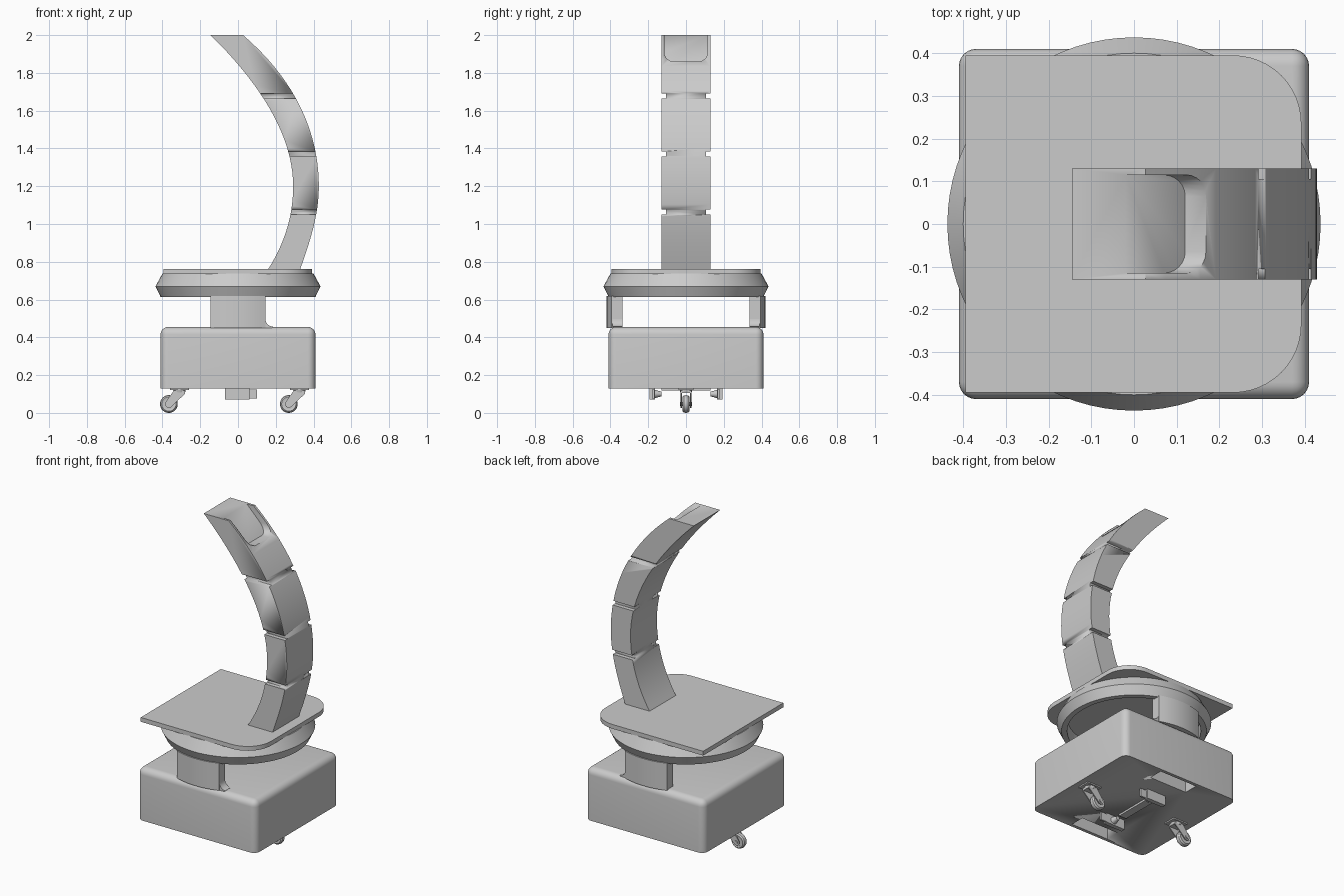
import bpy, bmesh, math
from mathutils import Vector, Matrix
from mathutils.geometry import interpolate_bezier

cube = bpy.data.objects.get("Cube")
if cube:
    bpy.data.objects.remove(cube, do_unlink=True)

grey = bpy.data.materials.new("light_grey")
grey.use_nodes = True
colour = (0.6, 0.6, 0.6, 1)
grey.diffuse_color = colour
for node in grey.node_tree.nodes:
    if node.type == 'BSDF_PRINCIPLED':
        node.inputs["Base Color"].default_value = colour


def activate(obj):
    bpy.ops.object.select_all(action='DESELECT')
    obj.select_set(True)
    bpy.context.view_layer.objects.active = obj


def finish(name, bm):
    bmesh.ops.recalc_face_normals(bm, faces=bm.faces[:])
    mesh = bpy.data.meshes.new(name)
    bm.to_mesh(mesh)
    bm.free()
    mesh.materials.append(grey)
    obj = bpy.data.objects.new(name, mesh)
    bpy.context.collection.objects.link(obj)
    activate(obj)
    bpy.ops.object.shade_smooth_by_angle(angle=math.radians(30))
    return obj


def loft(name, loop_a, loop_b):
    """Solid between two matching closed loops of 3D points."""
    bm = bmesh.new()
    a = [bm.verts.new(p) for p in loop_a]
    b = [bm.verts.new(p) for p in loop_b]
    bm.faces.new(a)
    bm.faces.new(b[::-1])
    for i in range(len(a)):
        j = (i + 1) % len(a)
        bm.faces.new((a[i], b[i], b[j], a[j]))
    return finish(name, bm)


def slab_xz(name, pts, y0, y1):
    return loft(name, [(x, y0, z) for x, z in pts], [(x, y1, z) for x, z in pts])


def slab_xy(name, pts, z0, z1):
    return loft(name, [(x, y, z0) for x, y in pts], [(x, y, z1) for x, y in pts])


def box(name, x0, x1, y0, y1, z0, z1):
    return slab_xy(name, [(x0, y0), (x1, y0), (x1, y1), (x0, y1)], z0, z1)


def lathe(name, profile, steps=64, matrix=None):
    """Spin a closed (radius, height) profile around z, then place it."""
    bm = bmesh.new()
    verts = [bm.verts.new((r, 0, z)) for r, z in profile]
    edges = [bm.edges.new((verts[i - 1], verts[i])) for i in range(len(verts))]
    bmesh.ops.spin(bm, geom=verts + edges, cent=(0, 0, 0), axis=(0, 0, 1),
                   angle=math.tau, steps=steps)
    bmesh.ops.remove_doubles(bm, verts=bm.verts[:], dist=1e-5)
    if matrix:
        bm.transform(matrix)
    return finish(name, bm)


def cut(obj, cutter):
    cutter.hide_render = True
    mod = obj.modifiers.new("cut", 'BOOLEAN')
    mod.operation = 'DIFFERENCE'
    mod.solver = 'EXACT'
    mod.object = cutter
    activate(obj)
    bpy.ops.object.modifier_apply(modifier=mod.name)
    bpy.data.objects.remove(cutter, do_unlink=True)


def arc(cx, cy, r, start, end, n=10):
    angles = [math.radians(start + (end - start) * i / n) for i in range(n + 1)]
    return [(cx + r * math.cos(t), cy + r * math.sin(t)) for t in angles]


# Base block: rounded everywhere but along the bottom
bm = bmesh.new()
bmesh.ops.create_cube(bm, size=1)
bm.transform(Matrix.Translation((0, 0, 0.2925)) @ Matrix.Diagonal((0.82, 0.82, 0.325, 1)))
rounded = [e for e in bm.edges if max(v.co.z for v in e.verts) > 0.3]
bmesh.ops.bevel(bm, geom=rounded, offset=0.04, segments=6, profile=0.5, affect='EDGES')
base = finish("base_block", bm)
for s in (-1, 1):
    y0, y1 = sorted((s * 0.3, s * 0.39))
    cut(base, box("wheel_slot_cutter", -0.13, 0.13, y0, y1, 0.1, 0.22))

# Front and back posts with curved outer faces and a flared foot
for s, side in ((-1, "front"), (1, "back")):
    half = math.degrees(math.asin(0.145 / 0.42))
    pts = arc(0, 0, 0.42, s * 90 - half, s * 90 + half)
    xs = (pts[-1][0], pts[0][0])
    pts += [(x, s * 0.335) for x in xs]
    slab_xy(side + "_post", pts, 0.45, 0.62)
    foot = [(0.14, 0.45), (0.18, 0.45)] + arc(0.185, 0.497, 0.04, 270, 180, 6)
    slab_xz(side + "_post_foot", foot + [(0.14, 0.497)], s * 0.335, s * 0.39)

# Hollow dish under the platform
lathe("turntable_dish", [(0, 0.737), (0.4, 0.737), (0.437, 0.67), (0.41, 0.614),
                         (0.378, 0.614), (0.378, 0.7), (0, 0.7)], 80)

# Platform with two rounded corners
plate = [(-0.395, 0.395), (-0.395, -0.395)]
plate += arc(0.232, -0.235, 0.16, -90, 0, 12) + arc(0.232, 0.235, 0.16, 0, 90, 12)
slab_xy("platform", plate, 0.735, 0.762)


# Curved arm
def curve(*p, n=14):
    return [(v.x, v.y) for v in interpolate_bezier(*[Vector(q) for q in p], n)]


inner = curve((0.156, 0.755), (0.25, 0.9), (0.292, 1.05), (0.292, 1.2))
inner += curve((0.292, 1.2), (0.292, 1.45), (0.14, 1.72), (-0.145, 2), n=20)[1:]
outer = curve((0.327, 0.755), (0.39, 0.93), (0.428, 1.06), (0.428, 1.2))
outer += curve((0.428, 1.2), (0.428, 1.45), (0.33, 1.74), (0.027, 2), n=20)[1:]
arm = slab_xz("curved_arm", inner + outer[::-1], -0.13, 0.13)

# Side notches along the arm
for z in (1.05, 1.357, 1.664):
    for s in (-1, 1):
        y0, y1 = sorted((s * 0.105, s * 0.2))
        cut(arm, box("notch_cutter", -0.3, 0.6, y0, y1, z, z + 0.027))

# Recess at the top of the outer face, round at its lower corners
rim = [(-0.115, 2.05)] + arc(-0.065, 1.91, 0.05, 180, 270, 6)
rim += arc(0.065, 1.91, 0.05, 270, 360, 6) + [(0.115, 2.05)]
cut(arm, loft("recess_cutter", [(1.98 - z, y, z) for y, z in rim],
              [(0.5, y, z) for y, z in rim]))

# Casters, both trailing towards the right side
for pivot, side in ((-0.31, "right"), (0.325, "left")):
    hub = pivot - 0.056
    turn = Matrix.Translation((hub, 0, 0.047)) @ Matrix.Rotation(math.pi / 2, 4, 'X')
    tyre = [(0.028, -0.016), (0.038, -0.018), (0.045, -0.011), (0.047, 0),
            (0.045, 0.011), (0.038, 0.018), (0.028, 0.016)]
    lathe(side + "_caster_tyre", tyre, 32, turn)
    lathe(side + "_caster_hub", [(0, -0.012), (0.029, -0.012), (0.029, 0.012), (0, 0.012)], 24, turn)
    lathe(side + "_caster_axle", [(0, -0.033), (0.01, -0.033), (0.01, 0.033), (0, 0.033)], 16, turn)
    box(side + "_caster_plate", pivot - 0.05, pivot + 0.05, -0.04, 0.04, 0.122, 0.132)
    lathe(side + "_caster_swivel", [(0, 0.108), (0.03, 0.108), (0.034, 0.124), (0, 0.124)], 24,
          Matrix.Translation((pivot, 0, 0)))
    fork = arc(hub, 0.047, 0.02, 150, 300, 8) + [(pivot + 0.03, 0.102), (pivot + 0.03, 0.118),
                                                 (pivot - 0.03, 0.118)]
    for s in (-1, 1):
        slab_xz(side + "_caster_fork", fork, s * 0.022, s * 0.028)
    box(side + "_caster_fork_top", pivot - 0.03, pivot + 0.03, -0.028, 0.028, 0.105, 0.118)

# Drive brackets under the base, joined by a thin strap
for s, side in ((-1, "front"), (1, "back")):
    box(side + "_drive_plate", -0.07, 0.06, s * 0.165, s * 0.192, 0.07, 0.132)
    box(side + "_drive_tab", 0.06, 0.1, s * 0.168, s * 0.18, 0.075, 0.125)
    lathe(side + "_drive_shaft", [(0, 0), (0.012, 0), (0.022, 0.035), (0, 0.035)], 20,
          Matrix.Translation((0.01, s * 0.13, 0.1)) @ Matrix.Rotation(-s * math.pi / 2, 4, 'X'))
box("drive_strap", -0.05, 0.0, -0.13, 0.13, 0.118, 0.132)
